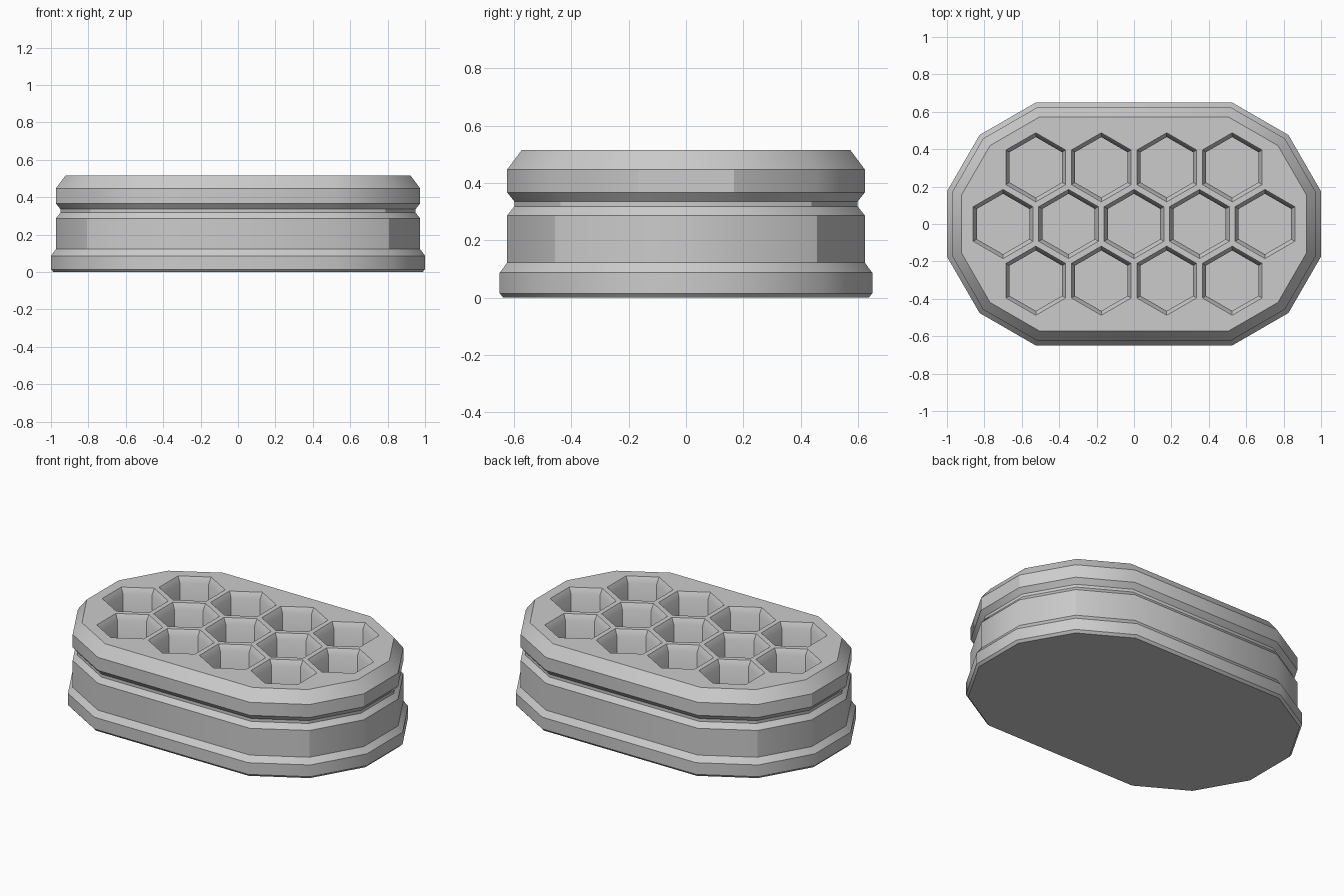
import bpy
import bmesh
from math import cos, sin, pi, radians

default = bpy.data.objects.get("Cube")
if default:
    bpy.data.objects.remove(default, do_unlink=True)

STRETCH = 0.35      # half the straight run added to the twelve-sided outline
PITCH = 0.35        # spacing between wells
TOP = 0.515

grey = bpy.data.materials.new("plain_grey")
grey.use_nodes = True
colour = (0.6, 0.6, 0.6, 1)
grey.diffuse_color = colour
grey.node_tree.nodes["Principled BSDF"].inputs["Base Color"].default_value = colour


def ring(sides, apothem, phase, cx=0, cy=0, stretch=0):
    """Regular polygon outline, optionally pulled apart along x."""
    radius = apothem / cos(pi / sides)
    points = []
    for i in range(sides):
        a = phase + 2 * pi * i / sides
        shift = stretch if cos(a) > 0 else -stretch
        points.append((cx + radius * cos(a) + shift, cy + radius * sin(a)))
    return points


def loft(bm, profile, outline):
    """Closed solid through (apothem, z) levels."""
    levels = [[bm.verts.new((x, y, z)) for x, y in outline(r)] for r, z in profile]
    n = len(levels[0])
    for low, high in zip(levels, levels[1:]):
        for i in range(n):
            j = (i + 1) % n
            bm.faces.new((low[i], low[j], high[j], high[i]))
    bm.faces.new(levels[0][::-1])
    bm.faces.new(levels[-1])


def make_object(name, bm):
    mesh = bpy.data.meshes.new(name)
    bm.to_mesh(mesh)
    bm.free()
    mesh.materials.append(grey)
    obj = bpy.data.objects.new(name, mesh)
    bpy.context.collection.objects.link(obj)
    return obj


# Block: flared foot, straight wall, shallow groove and bevelled cap
bm = bmesh.new()
block_profile = [
    (0.637, 0), (0.65, 0.015), (0.65, 0.087), (0.624, 0.122),
    (0.624, 0.287), (0.599, 0.318), (0.599, 0.336), (0.624, 0.367),
    (0.624, 0.447), (0.573, TOP),
]
loft(bm, block_profile, lambda r: ring(12, r, pi / 12, stretch=STRETCH))
block = make_object("honeycomb_block", bm)

# Cutter: three staggered rows of hexagonal wells with bevelled rims
bm = bmesh.new()
well_profile = [(0.14, 0.2), (0.14, TOP - 0.035), (0.16, TOP), (0.16, TOP + 0.1)]
for row, count in ((-1, 4), (0, 5), (1, 4)):
    cy = row * PITCH * cos(pi / 6)
    for i in range(count):
        cx = (i - (count - 1) / 2) * PITCH
        loft(bm, well_profile, lambda r: ring(6, r, pi / 6, cx, cy))
cutter = make_object("well_cutter", bm)
cutter.hide_render = True

# Carve the wells, then remove the cutter
cut = block.modifiers.new("wells", "BOOLEAN")
cut.operation = "DIFFERENCE"
cut.solver = "EXACT"
cut.object = cutter
bpy.ops.object.select_all(action="DESELECT")
block.select_set(True)
bpy.context.view_layer.objects.active = block
bpy.ops.object.modifier_apply(modifier=cut.name)
bpy.data.objects.remove(cutter, do_unlink=True)

bpy.ops.object.shade_smooth_by_angle(angle=radians(30))
